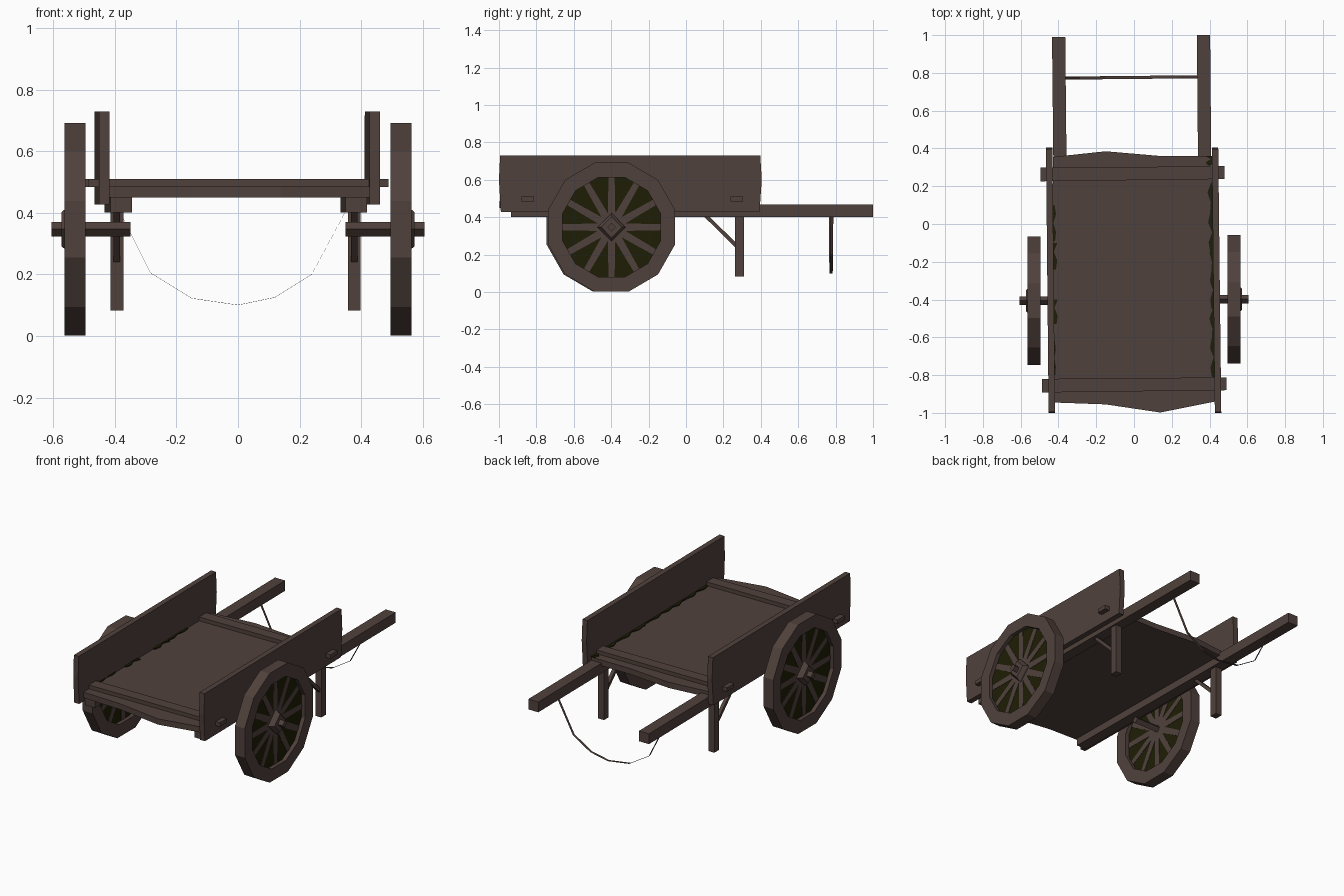
import bpy, bmesh, math
from mathutils import Vector, Matrix

if "Cube" in bpy.data.objects:
    bpy.data.objects.remove(bpy.data.objects["Cube"])


def material(name, rgb):
    m = bpy.data.materials.new(name)
    m.diffuse_color = (*rgb, 1)
    m.use_nodes = True
    m.node_tree.nodes["Principled BSDF"].inputs["Base Color"].default_value = m.diffuse_color
    return m


WOOD = material("dark brown wood", (0.080, 0.053, 0.045))
MOSS = material("dark olive", (0.0128, 0.0124, 0.0016))


def finish(name, bm, mat=WOOD):
    bmesh.ops.recalc_face_normals(bm, faces=bm.faces)
    me = bpy.data.meshes.new(name)
    bm.to_mesh(me)
    bm.free()
    me.materials.append(mat)
    ob = bpy.data.objects.new(name, me)
    bpy.context.collection.objects.link(ob)
    return ob


def prism(name, pts, offset, mat=WOOD):
    """Flat outline of 3D points, extruded along an offset vector."""
    bm = bmesh.new()
    lo = [bm.verts.new(p) for p in pts]
    hi = [bm.verts.new(Vector(p) + Vector(offset)) for p in pts]
    bm.faces.new(lo)
    bm.faces.new(hi)
    for j in range(len(pts)):
        k = (j + 1) % len(pts)
        bm.faces.new((lo[j], lo[k], hi[k], hi[j]))
    return finish(name, bm, mat)


def beam_y(name, x0, x1, w, y0, y1, z0, z1, mat=WOOD):
    """Lengthwise beam, centre x drifting from x0 (front) to x1 (back)."""
    h = w / 2
    return prism(name, [(x0 - h, y0, z0), (x0 + h, y0, z0), (x1 + h, y1, z0), (x1 - h, y1, z0)],
                 (0, 0, z1 - z0), mat)


def lathe_x(name, profile, n, centre, turn, mat=WOOD, closed=False):
    """Revolve (x, radius) points round the x axis with n flat sides."""
    bm = bmesh.new()
    rings = []
    for i in range(n):
        a = 2 * math.pi * i / n + turn
        rings.append([bm.verts.new((centre[0] + x, centre[1] + r * 0.985 * math.cos(a), centre[2] + r * math.sin(a)))
                      for x, r in profile])
    m = len(profile)
    for i in range(n):
        a, b = rings[i], rings[(i + 1) % n]
        for j in range(m if closed else m - 1):
            k = (j + 1) % m
            bm.faces.new((a[j], b[j], b[k], a[k]))
    if not closed:
        bm.faces.new([r[0] for r in rings])
        bm.faces.new([r[-1] for r in rings])
    return finish(name, bm, mat)


# Bed with roughly cut ends
prism("bed", [(-0.425, -0.945, 0.45), (-0.15, -0.955, 0.45), (0.14, -0.998, 0.45), (0.43, -0.94, 0.45),
              (0.41, 0.36, 0.45), (0.14, 0.36, 0.45), (-0.15, 0.385, 0.45), (-0.43, 0.355, 0.45)],
      (0, 0, 0.036))

# Cross beams passing through the side boards
for name, xl, xr, y, z in (("front_cross_beam", -0.487, 0.490, -0.85, 0.485),
                           ("back_cross_beam", -0.495, 0.480, 0.268, 0.485)):
    prism(name, [(xl, y - 0.042, z), (xr, y - 0.03, z), (xr, y + 0.038, z), (xl, y + 0.03, z)], (0, 0, 0.025))

# Side boards with slightly bulging, worn ends
for name, xf, xb in (("left_side_board", -0.435, -0.449), ("right_side_board", 0.445, 0.429)):
    def at(y, z):
        t = (y + 1) / 1.4
        return (xf + (xb - xf) * t - 0.017, y, z)
    prism(name, [at(-0.990, 0.428), at(-1.0, 0.60), at(-0.994, 0.73),
                 at(0.397, 0.73), at(0.405, 0.60), at(0.393, 0.428)], (0.034, 0, 0))


def moss(name, x0, x1, y0, y1, side, width):
    """Thin ragged patch against a side board; side points to the bed middle."""
    n = max(3, round((y1 - y0) / 0.05))
    ys = [y0 + (y1 - y0) * i / n for i in range(n + 1)]
    mid = lambda y: x0 + (x1 - x0) * (y + 1) / 1.4
    outer = [(mid(y), y, 0.484) for y in ys]
    inner = [(mid(y) + side * width * (0.6 + 0.4 * math.sin(i * 2.4)), y, 0.484) for i, y in enumerate(ys)]
    prism(name, outer + inner[::-1], (0, 0, 0.008), MOSS)


# Moss patches along the bed edges
for y0, y1, w in ((-0.80, -0.62, .012), (-0.53, -0.40, .026), (-0.24, -0.10, .026), (-0.09, 0.10, .020)):
    moss("left_moss", -0.422, -0.434, y0, y1, 1, w)
for y0, y1, w in ((-0.81, -0.45, .026), (-0.45, -0.15, .022), (-0.15, 0.22, .028), (0.31, 0.36, .04)):
    moss("right_moss", 0.430, 0.414, y0, y1, -1, w)

# Pulling shafts
beam_y("left_shaft", -0.379, -0.399, 0.07, -0.935, 0.99, 0.402, 0.467)
beam_y("right_shaft", 0.385, 0.368, 0.07, -0.935, 1.0, 0.402, 0.467)

for s, side, lx, wy in ((-1, "left", -0.394, -0.406), (1, "right", 0.378, -0.398)):
    # Prop leg and brace
    beam_y(side + "_leg", lx, lx, 0.042, 0.262, 0.31, 0.083, 0.41)
    prism(side + "_brace", [(lx - 0.011, y, z) for y, z in
                            ((0.095, 0.405), (0.122, 0.405), (0.27, 0.262), (0.27, 0.232))], (0.022, 0, 0))

    # Wheel: twelve-sided rim, dark disc, nearly flush spokes, hub and axle
    c = Vector((s * 0.530, wy, 0.347))
    t15 = math.radians(15)
    lathe_x(side + "_rim", [(-0.034, 0.357), (0.034, 0.357), (0.034, 0.276), (-0.034, 0.276)],
            12, c, t15, closed=True)
    lathe_x(side + "_wheel_disc", [(-0.009, 0.285), (0.009, 0.285)], 12, c, t15, MOSS)
    bm = bmesh.new()
    for i in range(12):
        rot = Matrix.Translation(c) @ Matrix.Rotation(math.radians(30 * i), 4, 'X')
        lo, hi = [[bm.verts.new(rot @ Vector((x, y, z))) for y, z in
                   ((-0.021, 0.02), (0.021, 0.02), (0.016, 0.28), (-0.016, 0.28))] for x in (-0.011, 0.011)]
        bm.faces.new(lo)
        bm.faces.new(hi)
        for j in range(4):
            k = (j + 1) % 4
            bm.faces.new((lo[j], lo[k], hi[k], hi[j]))
    finish(side + "_spokes", bm)
    lathe_x(side + "_hub", [(0, 0.076), (s * 0.020, 0.076), (s * 0.043, 0.056)], 4, c, 0)
    lathe_x(side + "_axle", [(s * -0.180, 0.023), (s * 0.076, 0.023)], 4, c, 0)

# Slack strap hanging between the shafts
path = [(-0.385, 0.405), (-0.285, 0.205), (-0.15, 0.122), (0, 0.10), (0.12, 0.125), (0.24, 0.20), (0.35, 0.405)]
bm = bmesh.new()
rows = []
for x, z in path:
    y = 0.776 + 0.01 * x
    rows.append([bm.verts.new((x, y + dy, z + dz)) for dy, dz in
                 ((-0.008, 0), (0.008, 0), (0.008, 0.001), (-0.008, 0.001))])
for a, b in zip(rows, rows[1:]):
    for j in range(4):
        k = (j + 1) % 4
        bm.faces.new((a[j], a[k], b[k], b[j]))
finish("strap", bm)
